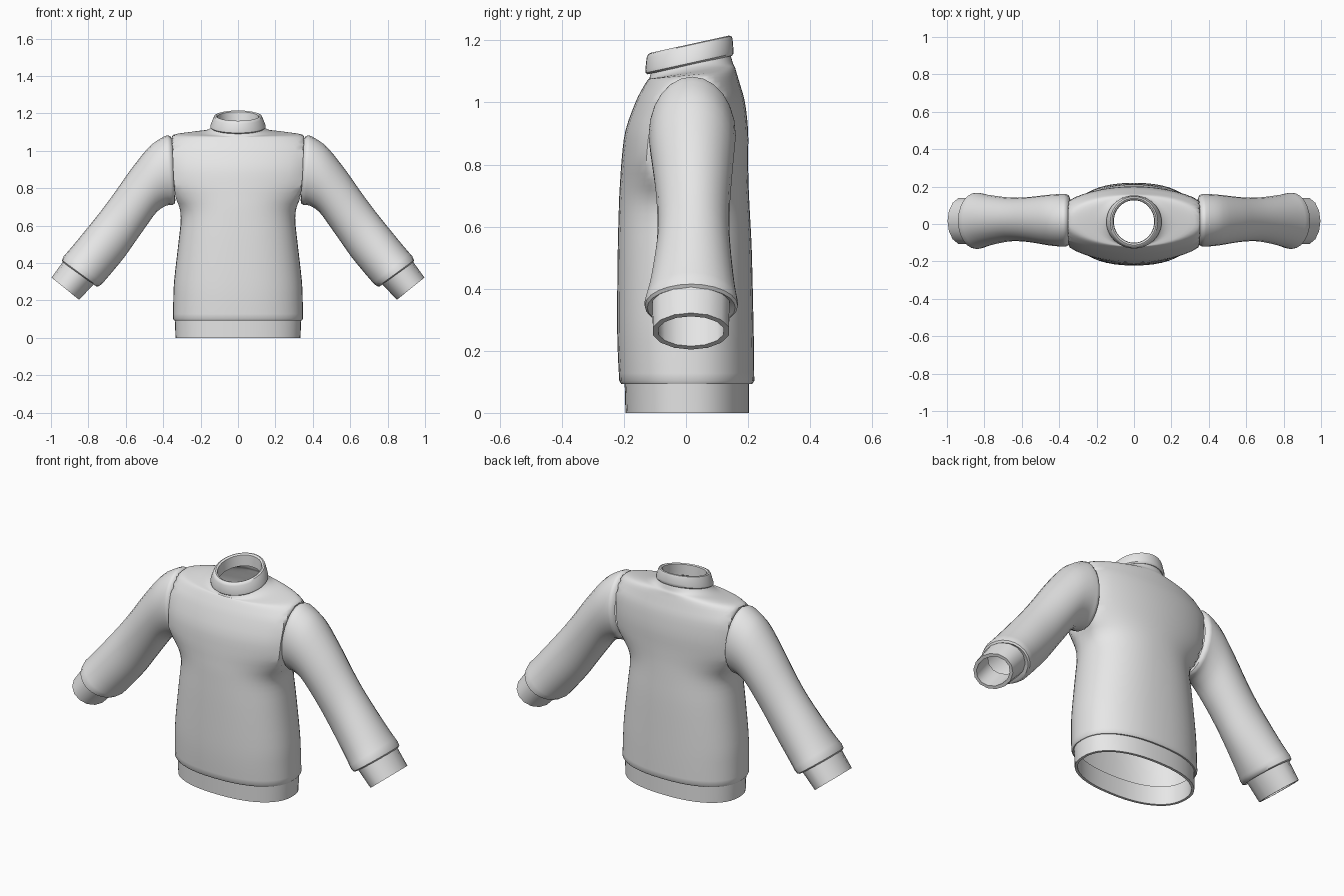
import bpy, bmesh, math
from mathutils import Vector

fabric = bpy.data.materials.new("grey_fabric")
fabric.diffuse_color = (0.8, 0.8, 0.8, 1)


def densify(rows, steps):
    """Catmull-Rom interpolation of parameter rows."""
    out = []
    for i in range(len(rows) - 1):
        p0, p1 = rows[max(i - 1, 0)], rows[i]
        p2, p3 = rows[i + 1], rows[min(i + 2, len(rows) - 1)]
        for k in range(steps):
            t = k / steps
            out.append([0.5 * (2 * b + (c - a) * t + (2 * a - 5 * b + 4 * c - d) * t * t
                               + (3 * b - a - 3 * c + d) * t ** 3)
                        for a, b, c, d in zip(p0, p1, p2, p3)])
    return out + [list(rows[-1])]


def loft(name, rings, angle=40):
    """Skin a list of closed rings into an open tube."""
    bm = bmesh.new()
    loops = [[bm.verts.new(p) for p in r] for r in rings]
    n = len(loops[0])
    for a, b in zip(loops, loops[1:]):
        for i in range(n):
            j = (i + 1) % n
            bm.faces.new((a[i], a[j], b[j], b[i]))
    bmesh.ops.recalc_face_normals(bm, faces=bm.faces)
    me = bpy.data.meshes.new(name)
    bm.to_mesh(me)
    bm.free()
    me.materials.append(fabric)
    ob = bpy.data.objects.new(name, me)
    bpy.context.collection.objects.link(ob)
    bpy.ops.object.select_all(action='DESELECT')
    ob.select_set(True)
    bpy.context.view_layer.objects.active = ob
    bpy.ops.object.shade_smooth_by_angle(angle=math.radians(angle))
    return ob


def body_ring(row, seg=48):
    """Superellipse section, clipped flat at the sides, with a back-to-front tilt."""
    z, ax, clip, yf, yb, n, tilt = row
    pts = []
    for i in range(seg):
        t = 2 * math.pi * i / seg
        c, s = math.cos(t), math.sin(t)
        x = ax * math.copysign(abs(c) ** (2 / n), c)
        y = (yf + yb) / 2 + (yb - yf) / 2 * math.copysign(abs(s) ** (2 / n), s)
        pts.append(Vector((max(-clip, min(clip, x)), y, z + tilt * y)))
    return pts


def arm_ring(row, side, seg):
    """Oval spanning an outer and an inner (x, z) point."""
    ox, oz, ix, iz, yc, h = row
    pts = []
    for i in range(seg):
        t = 2 * math.pi * i / seg
        c, s = math.cos(t), math.sin(t)
        pts.append(Vector((side * ((ox + ix) / 2 + (ox - ix) / 2 * c),
                           yc + h * s,
                           (oz + iz) / 2 + (oz - iz) / 2 * c)))
    return pts


# Body: rolled lower edge, waist, flat armholes, shoulders, neck
lip = [(0.095, 0.325, 0.325, -0.19, 0.195, 2.3, 0),
       (0.093, 0.342, 0.342, -0.208, 0.213, 2.3, 0)]
body = [(0.103, 0.348, 0.348, -0.215, 0.220, 2.3, 0),
        (0.20, 0.346, 0.346, -0.220, 0.219, 2.3, 0),
        (0.31, 0.341, 0.341, -0.222, 0.217, 2.3, 0),
        (0.52, 0.317, 0.317, -0.220, 0.212, 2.3, 0),
        (0.64, 0.306, 0.306, -0.217, 0.206, 2.25, 0),
        (0.70, 0.325, 0.314, -0.215, 0.203, 2.15, 0),
        (0.75, 0.37, 0.333, -0.212, 0.201, 2.05, 0),
        (0.82, 0.43, 0.342, -0.207, 0.200, 2, 0),
        (0.91, 0.45, 0.347, -0.195, 0.200, 2, 0),
        (1.00, 0.44, 0.350, -0.163, 0.190, 2, 0),
        (1.05, 0.40, 0.352, -0.140, 0.175, 2, 0.03),
        (1.082, 0.352, 0.346, -0.124, 0.163, 2, 0.08),
        (1.092, 0.27, 0.27, -0.120, 0.158, 2, 0.13),
        (1.098, 0.19, 0.19, -0.118, 0.152, 2, 0.17),
        (1.115, 0.145, 0.145, -0.114, 0.146, 2, 0.2),
        (1.145, 0.122, 0.122, -0.108, 0.136, 2, 0.22)]
loft("body", [body_ring(r) for r in lip + densify(body, 3)])

# Hem band with a folded inner wall
hem = [(0.105, 0.338, 0.338, -0.198, 0.203, 2.3, 0),
       (0.0, 0.334, 0.334, -0.195, 0.203, 2.3, 0),
       (0.0, 0.320, 0.320, -0.181, 0.189, 2.3, 0),
       (0.105, 0.324, 0.324, -0.184, 0.189, 2.3, 0)]
loft("hem_band", [body_ring(r) for r in hem])

# Tilted collar band with a rounded rim
collar = [(1.125, 0.120, 0.120, -0.105, 0.135, 2, 0.22),
          (1.118, 0.140, 0.140, -0.124, 0.148, 2, 0.22),
          (1.124, 0.148, 0.148, -0.130, 0.153, 2, 0.22),
          (1.135, 0.147, 0.147, -0.131, 0.153, 2, 0.22),
          (1.172, 0.132, 0.132, -0.127, 0.150, 2, 0.22),
          (1.182, 0.127, 0.127, -0.122, 0.146, 2, 0.22),
          (1.185, 0.119, 0.119, -0.112, 0.138, 2, 0.22),
          (1.180, 0.110, 0.110, -0.102, 0.129, 2, 0.22),
          (1.12, 0.108, 0.108, -0.100, 0.127, 2, 0.22)]
loft("collar", [body_ring(r, 40) for r in collar])

# Sleeves and cuffs: outer x, outer z, inner x, inner z, centre y, half depth
shoulder_lip = [(0.350, 1.060, 0.335, 0.735, 0.02, 0.118),
                (0.362, 1.078, 0.338, 0.718, 0.02, 0.133)]
sleeve = [(0.378, 1.083, 0.348, 0.711, 0.02, 0.140),
          (0.410, 1.068, 0.385, 0.706, 0.02, 0.140),
          (0.480, 1.016, 0.435, 0.672, 0.021, 0.135),
          (0.580, 0.890, 0.487, 0.602, 0.023, 0.124),
          (0.655, 0.783, 0.545, 0.520, 0.024, 0.117),
          (0.735, 0.675, 0.610, 0.428, 0.024, 0.118),
          (0.866, 0.513, 0.695, 0.325, 0.020, 0.136),
          (0.932, 0.436, 0.732, 0.284, 0.017, 0.150)]
sleeve_lip = [(0.941, 0.415, 0.748, 0.274, 0.017, 0.150),
              (0.936, 0.403, 0.758, 0.275, 0.017, 0.142),
              (0.918, 0.402, 0.775, 0.292, 0.017, 0.118)]
cuff = [(0.928, 0.418, 0.768, 0.288, 0.016, 0.128),
        (0.997, 0.322, 0.850, 0.204, 0.016, 0.125),
        (0.983, 0.311, 0.864, 0.215, 0.016, 0.108),
        (0.908, 0.414, 0.785, 0.312, 0.016, 0.110)]
for side, label in ((1, "left"), (-1, "right")):
    rows = shoulder_lip + densify(sleeve, 3) + sleeve_lip
    loft(label + "_sleeve", [arm_ring(r, side, 24) for r in rows])
    loft(label + "_cuff", [arm_ring(r, side, 14) for r in cuff])
